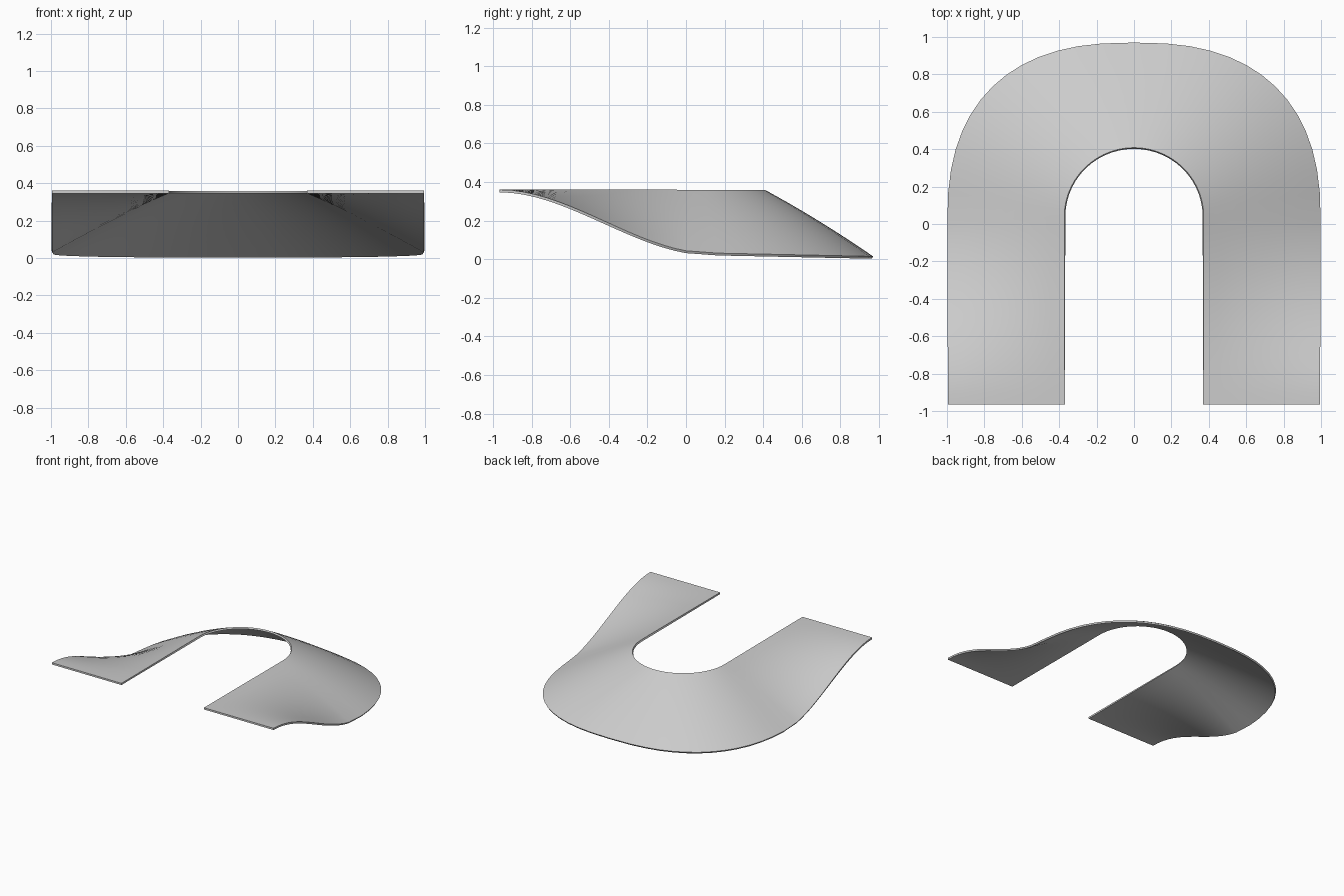
import bpy, bmesh, math

cube = bpy.data.objects.get("Cube")
if cube:
    bpy.data.objects.remove(cube, do_unlink=True)

FRONT = -0.965       # y of the two leg tips
LEG_ROWS = 16        # cross-sections along each straight leg
BEND_ROWS = 28       # cross-sections around the bend
ACROSS = 8           # faces from inner to outer rim
TOP = 0.353          # height of the inner rim


def outer_height(y):
    """S-shaped fall along the leg, then a nearly level skirt round the back."""
    u = min(max((y - FRONT) / (0.12 - FRONT), 0), 1)
    fall = u * u * (3 - 2 * u)
    skirt = 0.026 - 0.018 * max(y - 0.12, 0) / 0.85
    return TOP + (skirt - TOP) * fall


def bend_pair(angle):
    """Inner and outer rim points around the bend."""
    c, s = math.cos(angle), max(math.sin(angle), 0)
    inner = (0.37 * c, 0.04 + 0.365 * s)
    outer = (math.copysign(0.995 * abs(c) ** 0.8, c), 0.966 * s ** 0.8)
    return inner, outer


def leg_pair(side, f):
    """Inner and outer rim points on a leg, f = 0 at the tip."""
    return ((side * 0.37, FRONT + (0.04 - FRONT) * f),
            (side * 0.995, FRONT * (1 - f)))


# Matching rim points: left leg, bend, right leg
pairs = [leg_pair(1, i / LEG_ROWS) for i in range(LEG_ROWS)]
pairs += [bend_pair(math.pi * i / BEND_ROWS) for i in range(BEND_ROWS + 1)]
pairs += [leg_pair(-1, i / LEG_ROWS) for i in reversed(range(LEG_ROWS))]

# Ruled sheet between the rims, slightly bowed upward
bm = bmesh.new()
rows = []
for (ix, iy), (ox, oy) in pairs:
    drop = TOP - outer_height(oy)
    row = []
    for j in range(ACROSS + 1):
        t = j / ACROSS
        z = TOP - drop * (t - 0.12 * t * (1 - t))
        row.append(bm.verts.new((ix + (ox - ix) * t, iy + (oy - iy) * t, z)))
    rows.append(row)
for a, b in zip(rows, rows[1:]):
    for j in range(ACROSS):
        bm.faces.new((a[j], a[j + 1], b[j + 1], b[j]))
bmesh.ops.recalc_face_normals(bm, faces=bm.faces)
mesh = bpy.data.meshes.new("curved_canopy")
bm.to_mesh(mesh)
bm.free()
canopy = bpy.data.objects.new("curved_canopy", mesh)
bpy.context.collection.objects.link(canopy)

# Plain grey finish
grey = bpy.data.materials.new("light_grey")
grey.use_nodes = True
colour = (0.6, 0.6, 0.6, 1)
grey.diffuse_color = colour
grey.node_tree.nodes["Principled BSDF"].inputs["Base Color"].default_value = colour
mesh.materials.append(grey)

# Thin shell
shell = canopy.modifiers.new("thickness", "SOLIDIFY")
shell.thickness = 0.014
shell.offset = 0

bpy.context.view_layer.objects.active = canopy
canopy.select_set(True)
bpy.ops.object.modifier_apply(modifier=shell.name)
bpy.ops.object.shade_smooth_by_angle(angle=math.radians(35))
